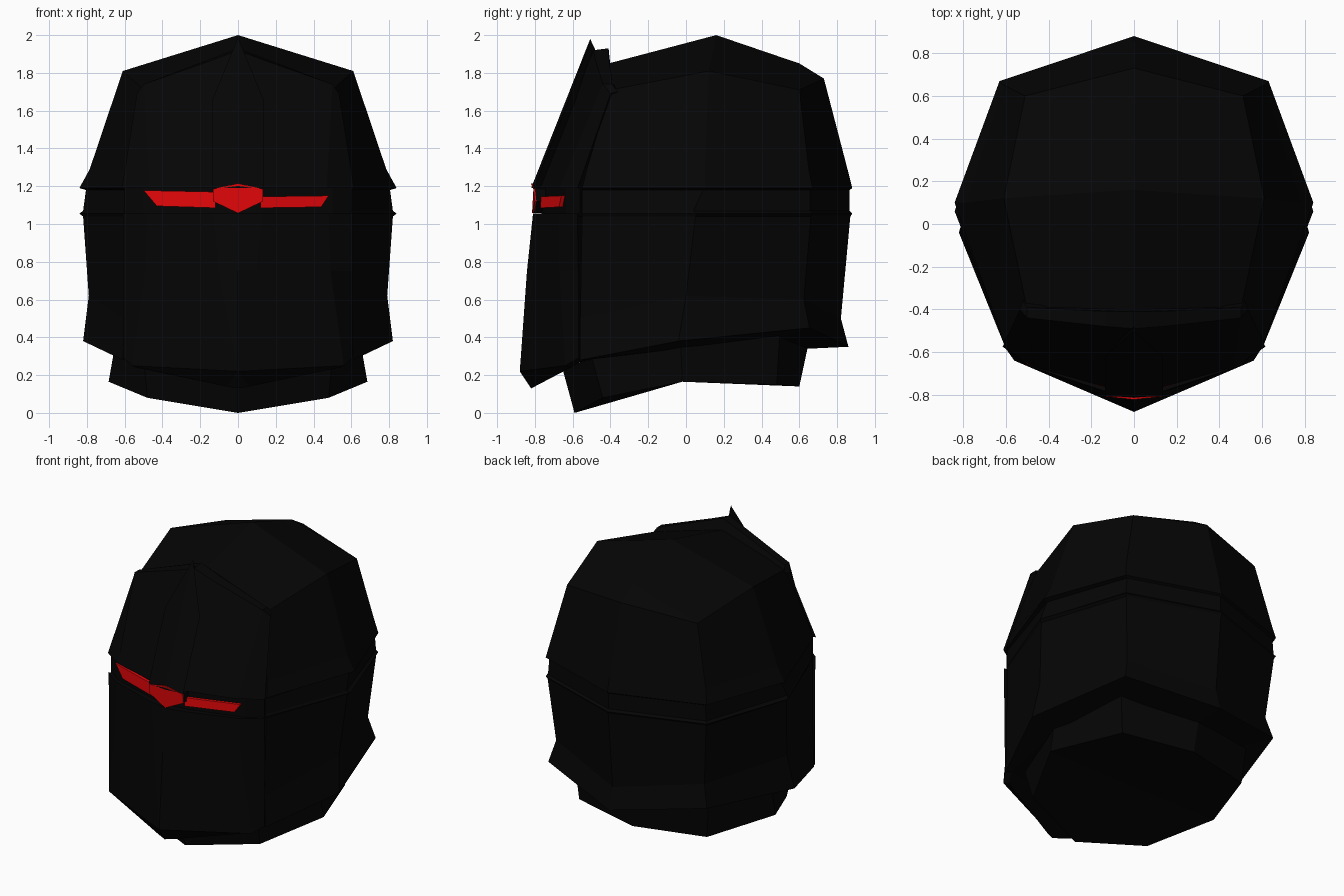
import bpy, bmesh


def material(name, rgb):
    m = bpy.data.materials.new(name)
    m.diffuse_color = (*rgb, 1)
    return m


BLACK = material("black_armour", (0.0015, 0.0015, 0.0015))
RED = material("red_lens", (0.8, 0.002, 0.003))


def loft(name, rings, mat=BLACK):
    """Skin half rings (first and last point on x = 0), mirrored over x, ends capped."""
    bm = bmesh.new()
    loops = []
    for half in rings:
        full = list(half) + [(-x, y, z) for x, y, z in half[-2:0:-1]]
        loops.append([bm.verts.new(p) for p in full])
    n = len(loops[0])
    for a, b in zip(loops, loops[1:]):
        for i in range(n):
            bm.faces.new((a[i], a[(i + 1) % n], b[(i + 1) % n], b[i]))
    bm.faces.new(loops[-1])
    bm.faces.new(loops[0][::-1])
    return finish(name, bm, mat)


def finish(name, bm, mat):
    bmesh.ops.remove_doubles(bm, verts=bm.verts, dist=0.0005)
    bmesh.ops.recalc_face_normals(bm, faces=bm.faces)
    me = bpy.data.meshes.new(name)
    bm.to_mesh(me)
    bm.free()
    me.materials.append(mat)
    ob = bpy.data.objects.new(name, me)
    bpy.context.collection.objects.link(ob)
    return ob


def slab(name, front, depth, mat, shift=0.0):
    """Outline pushed back along y, optionally starting behind the outline."""
    bm = bmesh.new()
    a = [bm.verts.new((x, y + shift, z)) for x, y, z in front]
    b = [bm.verts.new((x, y + shift + depth, z)) for x, y, z in front]
    n = len(a)
    bm.faces.new(a)
    bm.faces.new(b[::-1])
    for i in range(n):
        bm.faces.new((a[i], b[i], b[(i + 1) % n], a[(i + 1) % n]))
    return finish(name, bm, mat)


def ring(front, side, back, corner_x, zs):
    """Half octagon: front centre, front corner, side, back corner, back centre."""
    fx, fy = front
    pts = [(0, fy), (fx, fy), side, (corner_x, back * 0.76), (0, back)]
    if isinstance(zs, (int, float)):
        zs = [zs] * 5
    return [(x, y, z) for (x, y), z in zip(pts, zs)]


# main shell: faceted dome, groove around the middle, flared lower skirt
peak, rear = (0, 0.16, 2.0), (0, 0.60, 1.85)
crown = [(0, -0.41, 1.85), (0.5, -0.40, 1.71), (0.61, 0.12, 1.81),
         (0.51, 0.60, 1.71), (0, 0.73, 1.77)]
loft("helmet_shell", [
    [peak, peak, peak, rear, rear],
    crown,
    ring((0.595, -0.525), (0.785, 0.10), 0.855, 0.61, 1.29),
    ring((0.61, -0.55), (0.84, 0.10), 0.88, 0.63, 1.19),
    ring((0.60, -0.55), (0.805, 0.09), 0.865, 0.61, 1.18),
    ring((0.60, -0.55), (0.82, 0.04), 0.865, 0.62, 1.07),
    ring((0.605, -0.55), (0.84, 0.06), 0.88, 0.63, 1.055),
    ring((0.605, -0.55), (0.82, 0.05), 0.87, 0.62, 1.04),
    ring((0.60, -0.56), (0.79, 0.0), 0.82, 0.58, [0.55, 0.50, 0.62, 0.60, 0.50]),
    ring((0.61, -0.56), (0.82, -0.04), 0.86, 0.62, [0.26, 0.28, 0.38, 0.45, 0.35]),
    ring((0.58, -0.53), (0.63, -0.04), 0.65, 0.48, [0.26, 0.28, 0.34, 0.40, 0.34]),
])

# neck guard below the shell, underside creased from side to side
chin, nape = (0, -0.59, 0.0), (0, 0.60, 0.14)
loft("neck_guard", [
    [(0, -0.65, 0.22), (0.50, -0.50, 0.30), (0.64, -0.03, 0.42), (0.53, 0.50, 0.48), (0, 0.66, 0.42)],
    [chin, (0.48, -0.44, 0.08), (0.685, -0.02, 0.165), (0.50, 0.48, 0.15), nape],
    [chin, chin, (0, -0.02, 0.165), nape, nape],
])

# brow plate above the visor slit
loft("brow_plate", [
    [(0, -0.41, 1.93), (0.13, -0.41, 1.88), (0.50, -0.39, 1.74), (0.52, -0.36, 1.70), (0, -0.32, 1.70)],
    [(0, -0.49, 1.92), (0.13, -0.48, 1.87), (0.50, -0.44, 1.74), (0.535, -0.40, 1.69), (0, -0.32, 1.60)],
    [(0, -0.79, 1.19), (0.13, -0.765, 1.19), (0.47, -0.67, 1.19), (0.615, -0.575, 1.19), (0, -0.40, 1.19)],
])

# raised centre ridge on the brow
loft("brow_ridge", [
    [(0, -0.505, 1.985), (0.005, -0.505, 1.975), (0, -0.47, 1.90)],
    [(0, -0.634, 1.66), (0.135, -0.62, 1.66), (0, -0.55, 1.66)],
    [(0, -0.82, 1.19), (0.135, -0.805, 1.19), (0, -0.70, 1.19)],
])

# recessed visor behind the slit
loft("visor_recess", [
    [(0, -0.765, z), (0.13, -0.745, z), (0.50, -0.635, z), (0.60, -0.56, z), (0, -0.40, z)]
    for z in (1.20, 1.04)
])

# lower face plate: keel running to the chin, side creases closing in on it
beak = (0, -0.88, 0.22)
loft("face_plate", [
    [(0, -0.81, 1.055), (0.13, -0.785, 1.055), (0.48, -0.67, 1.055), (0.61, -0.575, 1.055), (0, -0.40, 1.055)],
    [(0, -0.842, 0.75), (0.10, -0.80, 0.75), (0.49, -0.67, 0.75), (0.61, -0.57, 0.75), (0, -0.40, 0.75)],
    [beak, beak, (0.56, -0.64, 0.25), (0.605, -0.57, 0.29), (0, -0.40, 0.29)],
    [(0, -0.82, 0.13), (0.06, -0.80, 0.14), (0.54, -0.61, 0.24), (0.58, -0.54, 0.28), (0, -0.40, 0.27)],
])

# red eye strips
slab("right_eye", [(0.12, -0.77, 1.145), (0.48, -0.66, 1.15), (0.44, -0.672, 1.09), (0.12, -0.77, 1.085)], 0.04, RED)
slab("left_eye", [(-0.12, -0.77, 1.17), (-0.50, -0.655, 1.178), (-0.43, -0.675, 1.095), (-0.12, -0.77, 1.085)], 0.04, RED)

# red centre gem on its black mount
gem = [(0, -0.822, 1.215), (0.132, -0.808, 1.185), (0.132, -0.80, 1.12), (0, -0.815, 1.057)]
gem += [(-x, y, z) for x, y, z in gem[2:0:-1]]
slab("centre_gem", gem, 0.008, RED)
slab("gem_mount", gem, 0.07, BLACK, 0.006)
